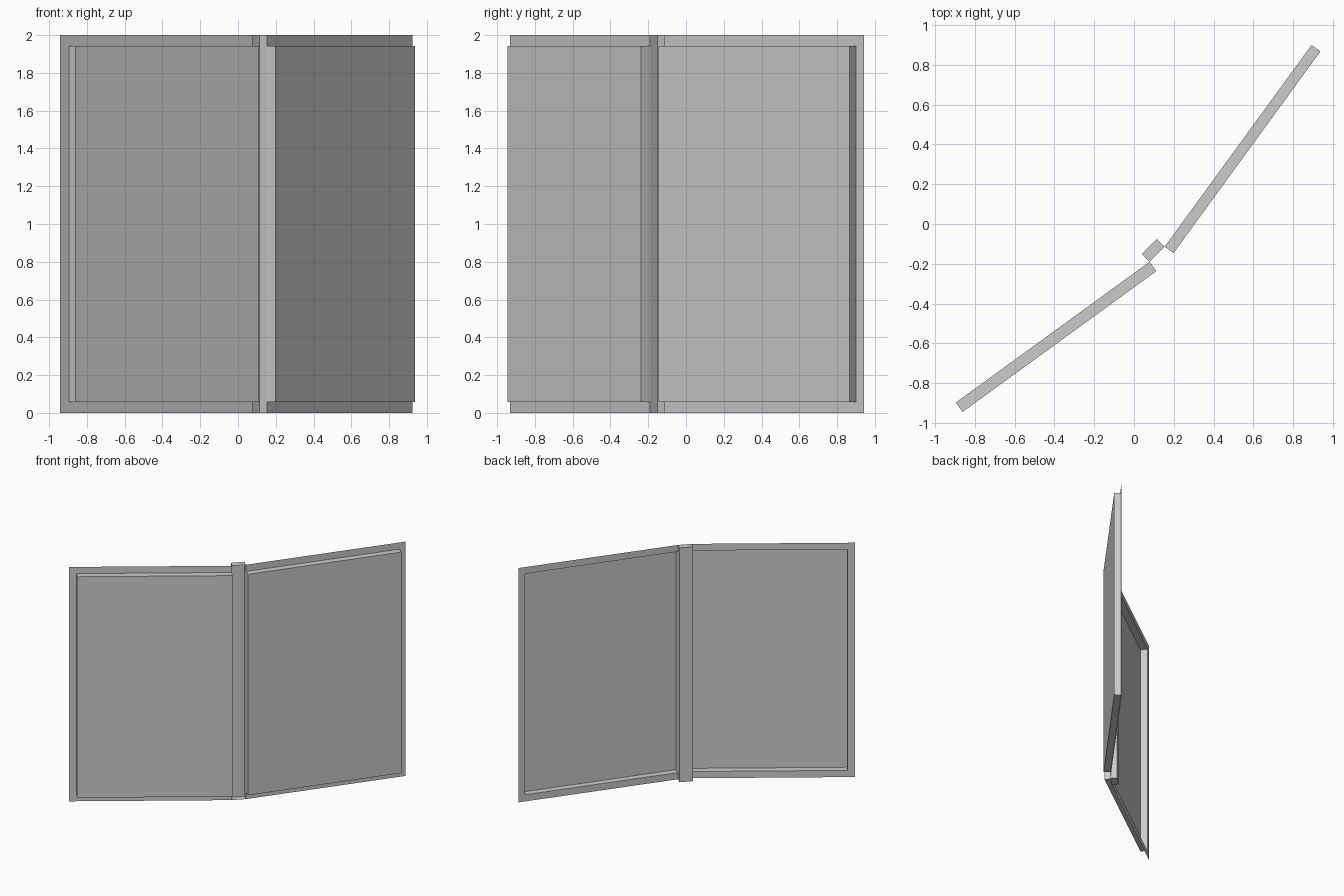
import bpy
import bmesh
from mathutils import Vector

if "Cube" in bpy.data.objects:
    bpy.data.objects.remove(bpy.data.objects["Cube"])

H = 2.0


def pressed_sheet(name, start, end, border, rim, depth):
    """Upright thin sheet whose inner area is pressed out by depth
    (positive = right-hand side of start->end). The flat border runs along
    the top, bottom and far end; the edge at start has none."""
    a, b = Vector((*start, 0)), Vector((*end, 0))
    along = (b - a).normalized()
    out = Vector((along.y, -along.x, 0)) * depth
    length = (b - a).length
    bm = bmesh.new()

    def pt(u, z, w=0):
        return bm.verts.new(a + along * u + out * w + Vector((0, 0, z)))

    u1, z0, z1 = length - border, rim, H - rim
    inner = [pt(0, z0), pt(u1, z0), pt(u1, z1), pt(0, z1)]
    raised = [pt(0, z0, 1), pt(u1, z0, 1), pt(u1, z1, 1), pt(0, z1, 1)]
    # pressed area: face and four walls, open at the other side
    bm.faces.new(raised)
    for i in range(4):
        j = (i + 1) % 4
        bm.faces.new((inner[i], inner[j], raised[j], raised[i]))
    # flat border
    if border:
        o = [pt(0, 0), pt(length, 0), pt(length, H), pt(0, H)]
        for i in range(3):
            bm.faces.new((o[i], o[i + 1], inner[i + 1], inner[i]))
    bmesh.ops.recalc_face_normals(bm, faces=bm.faces)
    mesh = bpy.data.meshes.new(name)
    bm.to_mesh(mesh)
    bm.free()
    obj = bpy.data.objects.new(name, mesh)
    bpy.context.collection.objects.link(obj)
    return obj


left_joint, right_joint = (0.078, -0.190), (0.154, -0.114)

# two wings, both pressed toward the front right
pressed_sheet("left_panel", left_joint, (-0.942, -0.931), 0.058, 0.057, -0.058)
pressed_sheet("right_panel", right_joint, (0.923, 0.942), 0.053, 0.057, 0.055)

# channel between the wings, pressed toward the back
pressed_sheet("hinge_channel", left_joint, right_joint, 0, 0, -0.055)
